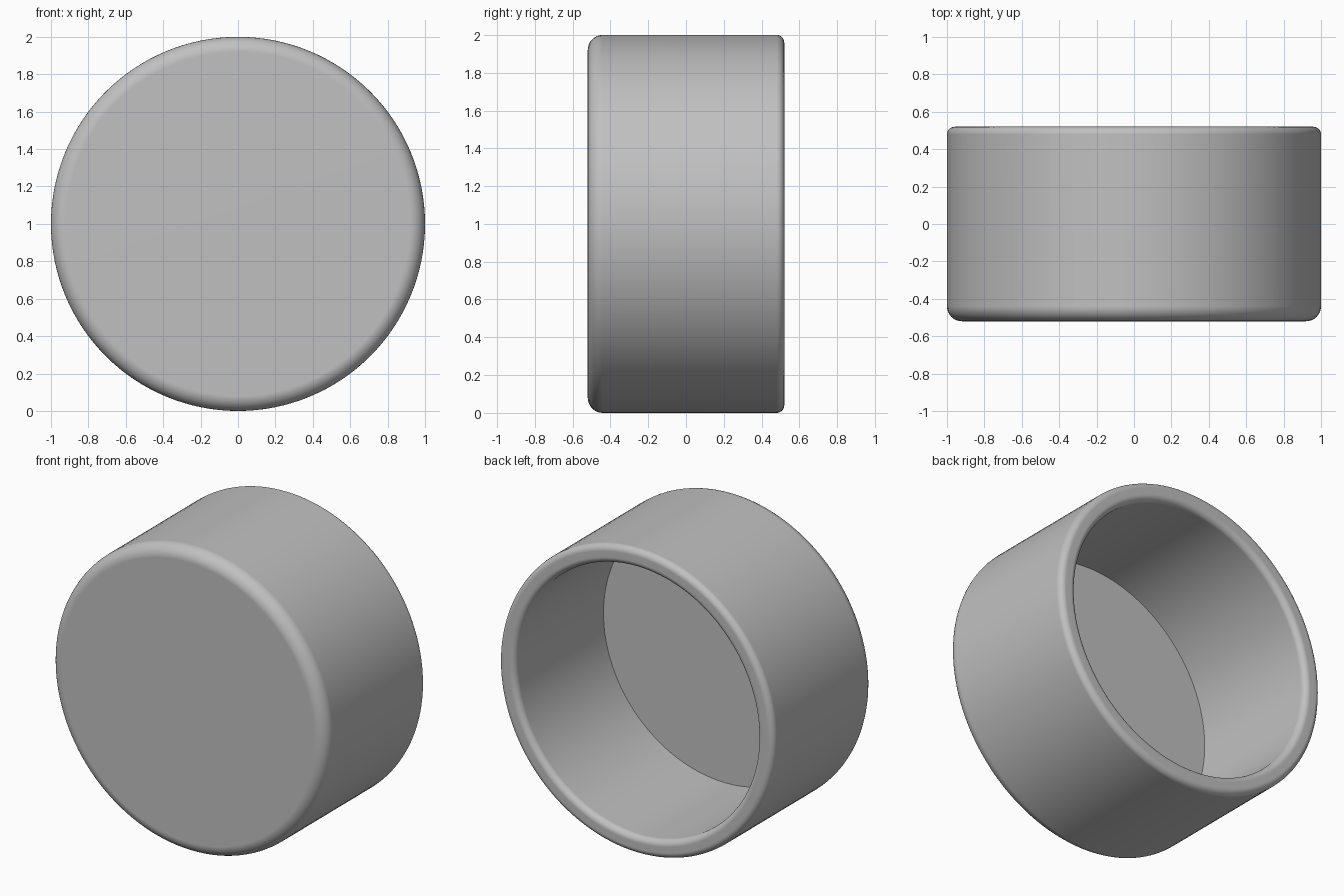
import bpy
import bmesh
from math import cos, sin, pi, radians

cube = bpy.data.objects.get("Cube")
if cube:
    bpy.data.objects.remove(cube, do_unlink=True)

RADIUS, HALF_DEPTH, WALL = 1.0, 0.52, 0.12
FRONT_ROUND, RIM_ROUND = 0.08, 0.04
SEGMENTS = 128


def arc(r, y, size, start, end, steps=8):
    """Rounded corner around (r, y), angles in degrees, as (radius, y) points."""
    angles = [radians(start + (end - start) * i / steps) for i in range(steps + 1)]
    return [(r + size * cos(a), y + size * sin(a)) for a in angles]


# Half section: front centre, rounded outer edge, rounded rim, inner wall, floor
inner = RADIUS - WALL
floor_y = -HALF_DEPTH + WALL
rim_y = HALF_DEPTH - RIM_ROUND
profile = [(0, -HALF_DEPTH)]
profile += arc(RADIUS - FRONT_ROUND, -HALF_DEPTH + FRONT_ROUND, FRONT_ROUND, -90, 0)
profile += arc(RADIUS - RIM_ROUND, rim_y, RIM_ROUND, 0, 90)
profile += arc(inner + RIM_ROUND, rim_y, RIM_ROUND, 90, 180)
profile += [(inner, floor_y), (0, floor_y)]

# Lathe the section around the y axis
bm = bmesh.new()
verts = [bm.verts.new((r, y, 0)) for r, y in profile]
edges = [bm.edges.new(pair) for pair in zip(verts, verts[1:])]
bmesh.ops.spin(bm, geom=verts + edges, cent=(0, 0, 0), axis=(0, 1, 0),
               angle=2 * pi, steps=SEGMENTS, use_duplicate=False)
bmesh.ops.remove_doubles(bm, verts=bm.verts, dist=0.0005)
bmesh.ops.recalc_face_normals(bm, faces=bm.faces)
mesh = bpy.data.meshes.new("round_cap")
bm.to_mesh(mesh)
bm.free()

cap = bpy.data.objects.new("round_cap", mesh)
cap.location.z = RADIUS
bpy.context.collection.objects.link(cap)

# Plain grey material
grey = bpy.data.materials.new("plain_grey")
grey.use_nodes = True
colour = (0.53, 0.53, 0.53, 1)
grey.diffuse_color = colour
grey.node_tree.nodes["Principled BSDF"].inputs["Base Color"].default_value = colour
mesh.materials.append(grey)

# Smooth rounds, crisp inner floor corner, flat discs
bpy.ops.object.select_all(action="DESELECT")
cap.select_set(True)
bpy.context.view_layer.objects.active = cap
bpy.ops.object.shade_smooth_by_angle(angle=radians(30))
weighted = cap.modifiers.new("flat_discs", "WEIGHTED_NORMAL")
weighted.keep_sharp = True
